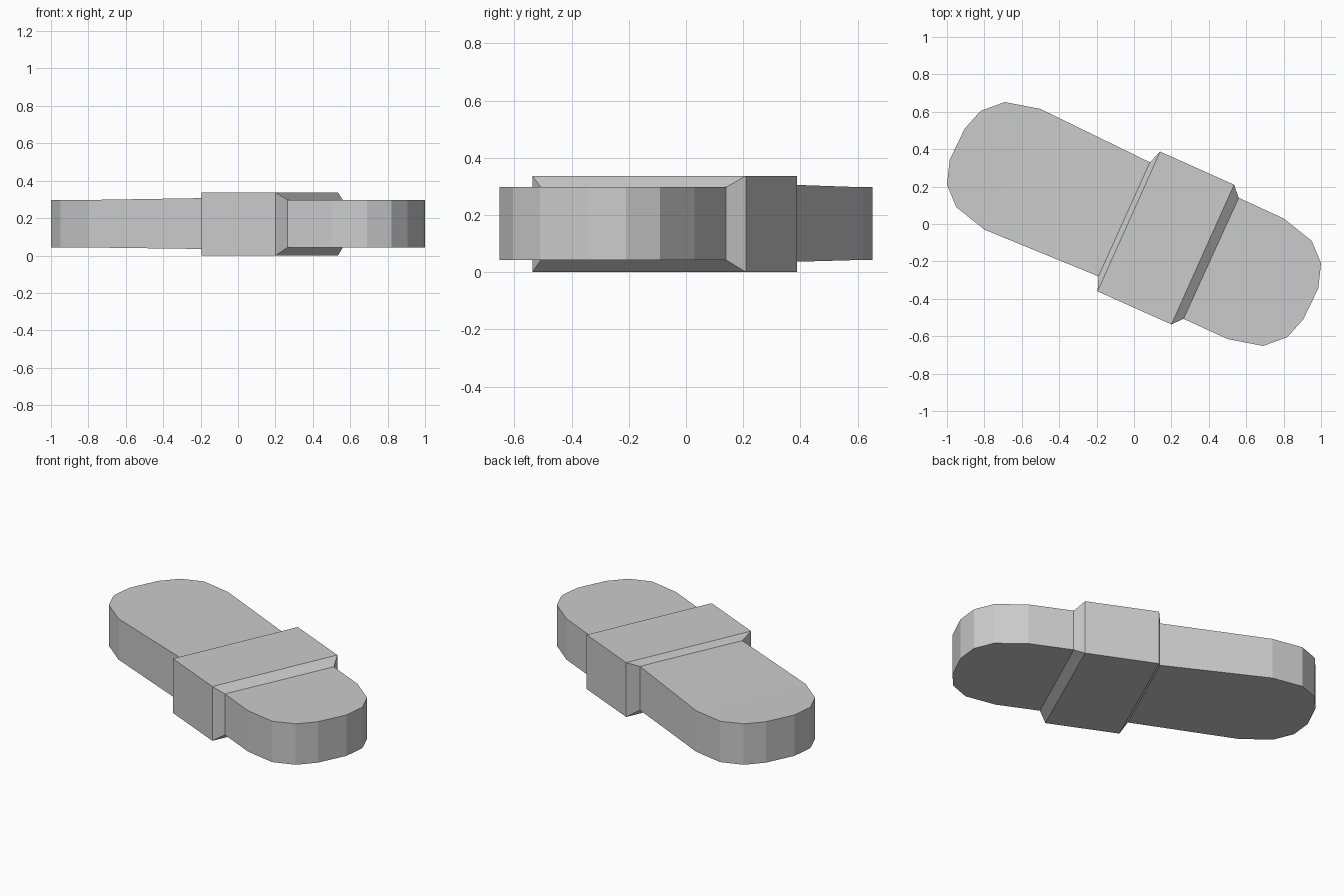
import bpy, bmesh, math

if "Cube" in bpy.data.objects:
    bpy.data.objects.remove(bpy.data.objects["Cube"])

grey = bpy.data.materials.new("plain grey")
grey.diffuse_color = (0.6, 0.6, 0.6, 1)
grey.use_nodes = True
grey.node_tree.nodes["Principled BSDF"].inputs["Base Color"].default_value = grey.diffuse_color

# Rounded end: (back side xy, front side xy) pairs, from the tip inwards
tip = [((.985, -.345), (.905, -.51)), ((1, -.21), (.82, -.605)),
       ((.95, -.09), (.69, -.652)), ((.80, .03), (.50, -.615))]


def turned(pair):
    """Half-turn of a pair about the centre, keeping the back side first."""
    (ax, ay), (bx, by) = pair
    return (-bx, -by), (-ax, -ay)


# Stations along the body: back point, front point, bottom z, top z
stations = [(*turned(p), .043, .297) for p in tip]       # left rounded end
stations += [((.085, .33), (-.19, -.28), .035, .307),    # left body meets collar
             ((.14, .387), (-.195, -.36), 0, .337),      # collar, left edge
             ((.535, .21), (.20, -.537), 0, .337),       # collar, right edge
             ((.56, .14), (.265, -.507), .043, .297)]    # collar slope foot
stations += [(*p, .043, .297) for p in reversed(tip)]    # right rounded end

# Skin the stations into one closed body
bm = bmesh.new()
rings = [[bm.verts.new((*p, z)) for p, z in ((a, z0), (b, z0), (b, z1), (a, z1))]
         for a, b, z0, z1 in stations]
for r, s in zip(rings, rings[1:]):
    for i in range(4):
        j = (i + 1) % 4
        bm.faces.new((r[i], r[j], s[j], s[i]))
bm.faces.new(rings[0])
bm.faces.new(rings[-1])
bmesh.ops.dissolve_limit(bm, angle_limit=math.radians(0.5),
                         verts=bm.verts, edges=bm.edges)
bmesh.ops.recalc_face_normals(bm, faces=bm.faces)

mesh = bpy.data.meshes.new("body_with_collar")
bm.to_mesh(mesh)
bm.free()
mesh.materials.append(grey)
bpy.context.collection.objects.link(bpy.data.objects.new("body_with_collar", mesh))
